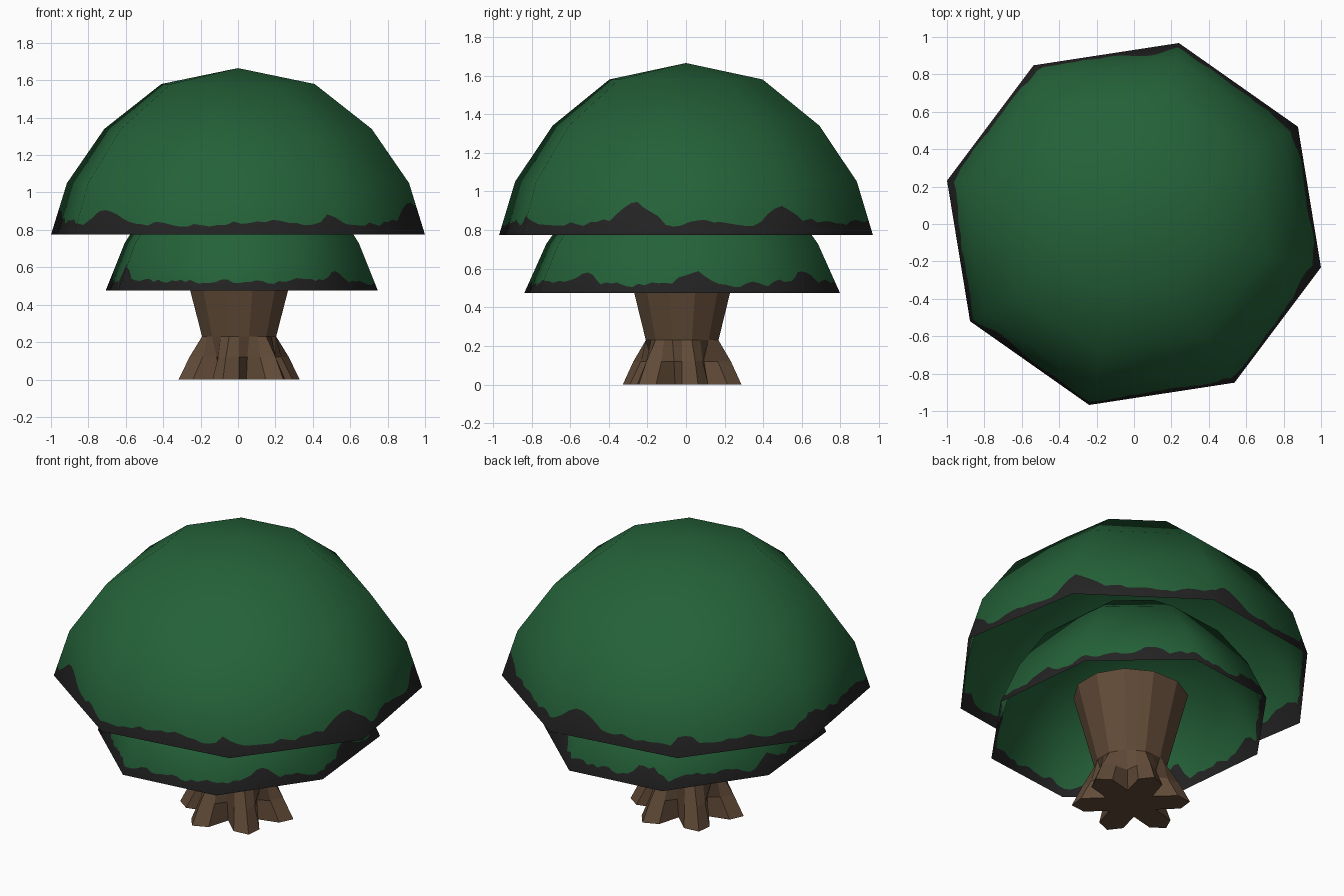
import bpy, bmesh, math, random
from mathutils import Vector

if "Cube" in bpy.data.objects:
    bpy.data.objects.remove(bpy.data.objects["Cube"])

random.seed(4)


def material(name, rgb):
    m = bpy.data.materials.new(name)
    m.diffuse_color = (*rgb, 1)
    m.use_nodes = True
    m.node_tree.nodes["Principled BSDF"].inputs["Base Color"].default_value = m.diffuse_color
    return m


GREEN = material("leaf green", (0.018, 0.122, 0.041))
DARK = material("charcoal edge", (0.017, 0.017, 0.017))
BROWN = material("bark brown", (0.120, 0.070, 0.039))


def make_object(name, bm, mats):
    mesh = bpy.data.meshes.new(name)
    bm.to_mesh(mesh)
    bm.free()
    for m in mats:
        mesh.materials.append(m)
    ob = bpy.data.objects.new(name, mesh)
    bpy.context.collection.objects.link(ob)
    return ob


def canopy(name, centre, rx, ry, turn, profile, bumps, base, seg=18):
    """Open eight-sided dome; ragged dark band along the rim."""
    cx, cy = centre
    z0, top = profile[0][1], profile[-1][1]

    def corner(i, r, z):
        a = math.radians(turn + 45 * i)
        return Vector((cx + rx * r * math.cos(a), cy + ry * r * math.sin(a), z))

    bm = bmesh.new()
    rings = [[bm.verts.new(corner(i, r, z)) for i in range(8)] for r, z in profile[1:-1]]
    apex = bm.verts.new((cx, cy, top))
    # finely divided rim and ragged line just above it
    rim, ragged = [], []
    wander = 0.0
    r1, z1 = profile[1]
    for k in range(8 * seg):
        i, f = k // seg, (k % seg) / seg
        low = corner(i, 1, z0).lerp(corner(i + 1, 1, z0), f)
        high = corner(i, r1, z1).lerp(corner(i + 1, r1, z1), f)
        ang = math.degrees(math.atan2(low.y - cy, low.x - cx))
        wander = 0.6 * wander + random.uniform(-0.014, 0.014)
        h = base + wander
        for b, height, width in bumps:
            d = (ang - b + 180) % 360 - 180
            h += height * max(0, 1 - (d / width) ** 2)
        rim.append(bm.verts.new(low))
        ragged.append(bm.verts.new(low.lerp(high, max(0.03, h) / (z1 - z0))))
    n = len(rim)
    for k in range(n):
        j = (k + 1) % n
        bm.faces.new((rim[k], rim[j], ragged[j], ragged[k])).material_index = 1
    for i in range(8):
        j = (i + 1) % 8
        line = [ragged[(i * seg + k) % n] for k in range(seg + 1)]
        bm.faces.new(line + [rings[0][j], rings[0][i]])
        for a, b in zip(rings, rings[1:]):
            bm.faces.new((a[i], a[j], b[j], b[i]))
        bm.faces.new((rings[-1][i], rings[-1][j], apex))
    for f in bm.faces:
        f.smooth = True
    ob = make_object(name, bm, [GREEN, DARK])
    # rounded shading over the coarse facets
    h = top - z0
    normals = [Vector(((v.co.x - cx) / rx ** 2, (v.co.y - cy) / ry ** 2,
                       (v.co.z - z0) / h ** 2 + 0.12)).normalized()
               for v in ob.data.vertices]
    ob.data.normals_split_custom_set_from_vertices(normals)
    return ob


# upper and lower canopy
canopy("upper_canopy", (0, 0), 1.028, 0.995, -13.5,
       [(1, 0.775), (0.915, 1.05), (0.715, 1.34), (0.41, 1.58), (0, 1.665)],
       [(-138, 0.07, 9), (-15, 0.09, 9), (32, 0.07, 8), (-60, 0.04, 3),
        (85, 0.07, 8), (125, 0.05, 5), (170, 0.08, 8)], 0.065)
canopy("lower_canopy", (0.02, -0.02), 0.757, 0.85, 29,
       [(1, 0.475), (0.86, 0.73), (0.65, 0.97), (0.37, 1.13), (0, 1.19)],
       [(-150, 0.10, 7), (5, 0.06, 9), (-45, 0.04, 7), (60, 0.05, 7),
        (110, 0.06, 8), (165, 0.05, 8)], 0.05)

# trunk flaring up, with six pointed roots at the foot
# each row: z, radius at root ridge, root flank, valley
rows = [(0.0, 0.335, 0.285, 0.15), (0.12, 0.275, 0.225, 0.17),
        (0.23, 0.205, 0.198, 0.205), (0.68, 0.325, 0.314, 0.325)]
bm = bmesh.new()
rings = []
for z, ridge, flank, valley in rows:
    ring = []
    for k in range(24):
        r = (ridge, flank, valley, flank)[k % 4]
        a = math.radians(15 + 15 * k)
        ring.append(bm.verts.new((0.006 + r * math.cos(a), -0.02 + r * 0.95 * math.sin(a), z)))
    rings.append(ring)
for a, b in zip(rings, rings[1:]):
    for k in range(24):
        j = (k + 1) % 24
        bm.faces.new((a[k], a[j], b[j], b[k]))
bm.faces.new(rings[-1])
bm.faces.new(rings[0][::-1])
make_object("trunk_with_roots", bm, [BROWN])
